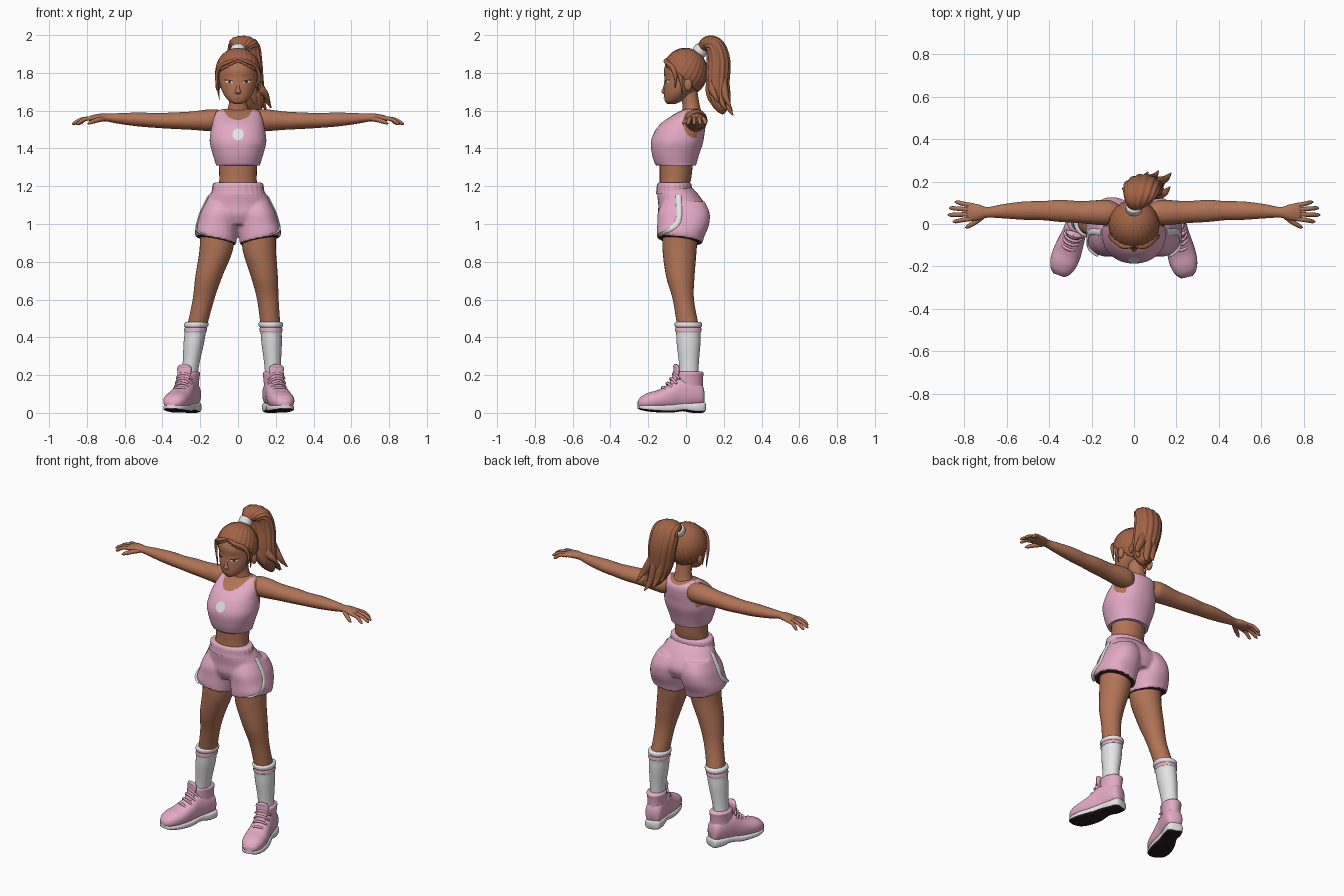
import bpy, bmesh, math
from mathutils import Vector, Matrix
from mathutils.bvhtree import BVHTree

if "Cube" in bpy.data.objects:
    bpy.data.objects.remove(bpy.data.objects["Cube"])
X, Y, Z = Vector((1, 0, 0)), Vector((0, 1, 0)), Vector((0, 0, 1))


def material(name, *rgb):
    m = bpy.data.materials.new(name)
    m.use_nodes = True
    m.diffuse_color = (*rgb, 1)
    m.node_tree.nodes["Principled BSDF"].inputs["Base Color"].default_value = (*rgb, 1)
    return m


SKIN = material("warm skin", .44, .172, .092)
HAIR = material("auburn hair", .36, .125, .06)
PINK = material("soft pink", .77, .40, .56)
WHITE = material("white", .78, .78, .78)
BLACK = material("sole black", .02, .012, .014)
BROWN = material("dark brown", .06, .022, .014)
LIP = material("lip", .35, .12, .075)


def finish(bm, name, mats, place=None):
    if place:
        bm.transform(place)
    bmesh.ops.recalc_face_normals(bm, faces=bm.faces)
    for f in bm.faces:
        f.smooth = True
    me = bpy.data.meshes.new(name)
    bm.to_mesh(me)
    bm.free()
    me.set_sharp_from_angle(angle=math.radians(50))
    for m in mats if isinstance(mats, tuple) else (mats,):
        me.materials.append(m)
    ob = bpy.data.objects.new(name, me)
    bpy.context.collection.objects.link(ob)
    return ob


def spline(rings, steps):
    # smooth interpolation of ring values
    p = [rings[0]] + list(rings) + [rings[-1]]
    out = []
    for i in range(1, len(p) - 2):
        for k in range(steps):
            t = k / steps
            out.append([b + t / 2 * (c - a + t * (2 * a - 5 * b + 4 * c - d + t * (3 * (b - c) + d - a)))
                        for a, b, c, d in zip(*p[i - 1:i + 3])])
    return out + [list(rings[-1])]


def loft(name, rings, mats, axis=None, ref=X, seg=28, steps=5, power=2, ripple=(0, 0), rule=None, place=None):
    # rings are x, y, z and two radii; ref is the direction of the first radius
    bm = bmesh.new()
    pts = spline(rings, steps)
    loops = []
    for i, (x, y, z, a, b) in enumerate(pts):
        t = axis or (Vector(pts[min(i + 1, len(pts) - 1)][:3]) - Vector(pts[max(i - 1, 0)][:3])).normalized()
        s = (ref - t * ref.dot(t)).normalized()
        u = t.cross(s)
        loop = []
        for k in range(seg):
            ang = 2 * math.pi * k / seg
            c, sn = math.cos(ang), math.sin(ang)
            r = 1 + ripple[1] * math.cos(ripple[0] * ang)
            cx = math.copysign(abs(c) ** (2 / power), c) * max(a, .002) * r
            cy = math.copysign(abs(sn) ** (2 / power), sn) * max(b, .002) * r
            loop.append(bm.verts.new(Vector((x, y, z)) + s * cx + u * cy))
        loops.append(loop)
    for l0, l1 in zip(loops, loops[1:]):
        for k in range(seg):
            n = (k + 1) % seg
            bm.faces.new((l0[k], l0[n], l1[n], l1[k]))
    bm.faces.new(loops[0])
    bm.faces.new(loops[-1])
    bmesh.ops.recalc_face_normals(bm, faces=bm.faces)
    if rule:
        for f in bm.faces:
            f.material_index = rule(f.calc_center_median(), f.normal)
    return finish(bm, name, mats, place)


def ball(name, loc, size, mat):
    bm = bmesh.new()
    bmesh.ops.create_uvsphere(bm, u_segments=20, v_segments=12, radius=1,
                              matrix=Matrix.Translation(loc) @ Matrix.Diagonal((*size, 1)))
    return finish(bm, name, mat)


def surface(ob):
    return BVHTree.FromPolygons([v.co for v in ob.data.vertices], [p.vertices for p in ob.data.polygons])


def decal(name, tree, x, z, w, h, mat, lift=.002, tilt=0):
    # thin oval plate laid on a front surface
    bm = bmesh.new()
    bmesh.ops.create_circle(bm, cap_ends=True, radius=1, segments=24)
    bmesh.ops.inset_region(bm, faces=bm.faces[:], thickness=.5)
    for v in bm.verts:
        a, b = v.co.x * w, v.co.y * h
        p = Vector((x + a * math.cos(tilt) - b * math.sin(tilt), -1, z + a * math.sin(tilt) + b * math.cos(tilt)))
        hit = tree.ray_cast(p, Y)[0]
        v.co = (hit or Vector((p.x, -.1, p.z))) - Y * lift
    finish(bm, name, mat)


# Torso, neck and cropped top
loft("waist", [(0, -.064, 1.17, .105, .076), (0, -.062, 1.2, .102, .078), (0, -.055, 1.25, .099, .084),
               (0, -.05, 1.36, .105, .09)], SKIN, Z)
loft("neck", [(0, .03, 1.55, .075, .055), (0, .032, 1.59, .062, .05), (0, .025, 1.64, .048, .045),
              (0, .01, 1.73, .047, .047)], SKIN, Z)


def top_rule(c, n):
    depth = .08 if c.y < .03 else .045
    neckline = (c.x / .08) ** 2 + ((c.z - 1.63) / depth) ** 2 < 1
    armhole = abs(c.x) > .106 and ((c.y - .05) / .066) ** 2 + ((c.z - 1.54) / .085) ** 2 < 1
    return 1 if neckline or armhole else 0


top = loft("crop_top", [(0, -.052, 1.31, .116, .105), (0, -.055, 1.325, .12, .112), (0, -.055, 1.37, .134, .125),
                        (0, -.048, 1.43, .149, .138), (0, -.036, 1.48, .146, .134), (0, -.015, 1.53, .136, .12),
                        (0, .012, 1.57, .126, .092), (0, .025, 1.595, .114, .062), (0, .03, 1.608, .085, .035)],
           (PINK, SKIN), Z, seg=144, steps=12, power=2.15, rule=top_rule)
decal("chest_dot", surface(top), 0, 1.475, .03, .03, WHITE, .003)

# Shorts, fused into one soft volume with slanted hems
parts = [loft("hips", [(0, -.064, 1.2, .122, .086), (0, -.045, 1.16, .148, .108), (0, -.022, 1.1, .18, .125),
                       (0, -.015, 1.05, .19, .132), (0, -.015, 1.0, .16, .11)], PINK, Z)]
for s in (1, -1):
    parts.append(loft("shorts_leg", [(s * .09, -.012, 1.12, .08, .11), (s * .1, -.012, 1.06, .1, .137),
                                     (s * .109, -.015, 1.0, .108, .137), (s * .117, -.029, .945, .111, .126),
                                     (s * .117, -.033, .912, .108, .12)], PINK, Z, power=2.3))
bm = bmesh.new()
for p in parts:
    bm.from_mesh(p.data)
    bpy.data.objects.remove(p)
for v in bm.verts:
    v.co.z += max(0, min(1, (1.02 - v.co.z) / .1)) * (.2 * (abs(v.co.x) - .117) - .12 * (v.co.y + .03))
shorts = finish(bm, "shorts", PINK)
remesh = shorts.modifiers.new("fuse", "REMESH")
remesh.mode, remesh.voxel_size, remesh.use_smooth_shade = "VOXEL", .008, True
soft = shorts.modifiers.new("soften", "SMOOTH")
soft.factor, soft.iterations = .5, 4
baked = bpy.data.meshes.new_from_object(shorts.evaluated_get(bpy.context.evaluated_depsgraph_get()))
shorts.modifiers.clear()
shorts.data = baked
# Dark openings underneath the hems
baked.materials.append(BROWN)
for p in baked.polygons:
    p.material_index = int(p.normal.z < -.8 and p.center.z < .96)
loft("waistband", [(0, -.058, 1.16, .143, .1), (0, -.06, 1.175, .138, .096), (0, -.062, 1.185, .136, .093),
                   (0, -.062, 1.205, .134, .091), (0, -.062, 1.216, .127, .086), (0, -.062, 1.22, .115, .08)],
     PINK, Z, seg=96, ripple=(24, .01))

# White piping down the sides of the shorts
tree = surface(shorts)
for s in (1, -1):
    path = spline([(-.04, 1.15), (-.036, 1.05), (-.05, 1.0), (-.095, .962), (-.145, .94)], 6)
    hits = [tree.ray_cast(Vector((s, max(y, -.14), z)), X * -s)[0] for y, z in path]
    loft("side_piping", [(*h, .015, .006) for h in hits if h], WHITE, ref=Y, seg=10, steps=1)

# Legs, socks and shoes
LEGS = {"left": ((.11, .113, .14, .158, .173, .186), .19, 13),
        "right": ((-.11, -.116, -.155, -.183, -.219, -.257), -.263, -20)}
SHAPE = [(-.03, .98, .09, .095), (-.034, .86, .088, .09), (-.03, .72, .071, .075), (-.014, .6, .057, .056),
         (.012, .45, .052, .058)]
for side, (xs, ankle, turn) in LEGS.items():
    loft(side + "_leg", [(x, y, z, a, b) for x, (y, z, a, b) in zip(xs, SHAPE)], SKIN, Z)
    low, high = Vector((xs[5], .016, .2)), Vector((xs[4], .012, .48))
    sock = [(0, .042, .05), (.25, .045, .053), (.6, .054, .063), (.8, .056, .065), (.83, .061, .07),
            (.88, .06, .069), (.9, .058, .067), (.93, .064, .072), (.98, .064, .072), (1, .058, .066)]
    loft(side + "_sock", [(*low.lerp(high, t), a, b) for t, a, b in sock], (WHITE, PINK), Z, steps=4,
         rule=lambda c, n: int(.435 < c.z < .455))
    P = Matrix.Translation((ankle, .01, 0)) @ Matrix.Rotation(math.radians(turn), 4, 'Z')
    loft(side + "_sole", [(0, .092, .032, .025, .018), (0, .08, .03, .045, .029), (0, .03, .028, .052, .028),
                          (0, -.03, .032, .05, .023), (0, -.1, .024, .062, .023), (0, -.18, .025, .066, .021),
                          (0, -.24, .028, .053, .016), (0, -.268, .032, .027, .01)], (WHITE, BLACK), Y,
         seg=40, power=3.2, place=P, rule=lambda c, n: int(n.z < -.6))
    loft(side + "_shoe", [(0, .085, .085, .025, .04), (0, .07, .095, .046, .06), (0, .02, .105, .054, .075),
                          (0, -.05, .102, .056, .082), (0, -.1, .084, .062, .068), (0, -.16, .07, .067, .052),
                          (0, -.21, .064, .063, .044), (0, -.247, .057, .048, .033), (0, -.268, .05, .024, .016)],
         PINK, Y, power=2.3, place=P)
    loft(side + "_shoe_collar", [(0, .01, .09, .052, .075), (0, .01, .15, .05, .07), (0, .012, .19, .053, .07),
                                 (0, .014, .21, .055, .07), (0, .014, .22, .046, .06)], PINK, Z, place=P)
    loft(side + "_shoe_tongue", [(0, -.085, .15, .03, .014), (0, -.066, .2, .036, .014), (0, -.062, .235, .04, .014),
                                 (0, -.068, .25, .03, .01), (0, -.07, .258, .01, .004)], PINK, place=P)
    for y, z in ((-.07, .205), (-.085, .18), (-.105, .155), (-.13, .133)):
        loft(side + "_lace", [(-.045, y + .015, z - .025, .006, .006), (-.02, y - .005, z, .007, .007),
                              (.02, y - .005, z, .007, .007), (.045, y + .015, z - .025, .006, .006)],
             PINK, ref=Z, seg=8, place=P)

# Arms and hands
for s, side in ((1, "left"), (-1, "right")):
    arm = [(.075, .05, 1.548, .045, .05), (.11, .053, 1.548, .058, .058), (.16, .054, 1.549, .059, .057),
           (.25, .056, 1.547, .052, .048), (.35, .062, 1.547, .052, .043), (.43, .063, 1.548, .045, .039),
           (.52, .063, 1.553, .043, .037), (.62, .06, 1.558, .033, .029), (.69, .055, 1.563, .025, .021),
           (.73, .055, 1.564, .036, .02), (.775, .057, 1.56, .043, .015), (.79, .057, 1.556, .036, .01)]
    loft(side + "_arm", [(s * r[0], *r[1:]) for r in arm], SKIN, X * s, Y)
    for y0, y1, tip in ((.025, .012, .855), (.046, .043, .878), (.068, .075, .872), (.088, .103, .845)):
        mid = (tip + .77) / 2
        finger = [(.765, y0, 1.56, .011, .011), (mid, (y0 + y1) / 2, 1.555, .0105, .0105),
                  (tip - .012, y1, 1.535, .009, .009), (tip, y1, 1.527, .003, .003)]
        loft(side + "_finger", [(s * r[0], *r[1:]) for r in finger], SKIN, None, Y, seg=10, steps=4)
    thumb = [(.71, .04, 1.558, .014, .014), (.745, .012, 1.55, .013, .013), (.78, -.01, 1.538, .01, .01),
             (.795, -.017, 1.53, .003, .003)]
    loft(side + "_thumb", [(s * r[0], *r[1:]) for r in thumb], SKIN, None, Z, seg=10, steps=4)

# Head and face
head = loft("head", [(0, -.078, 1.635, .018, .02), (0, -.068, 1.65, .046, .043), (0, -.05, 1.68, .072, .066),
                     (0, -.025, 1.72, .091, .092), (0, -.01, 1.77, .101, .104), (0, -.005, 1.82, .104, .111),
                     (0, 0, 1.87, .09, .094), (0, 0, 1.905, .055, .06), (0, 0, 1.92, .01, .01)], SKIN, Z, seg=40)
loft("nose", [(0, -.105, 1.765, .008, .006), (0, -.112, 1.72, .01, .01), (0, -.115, 1.698, .016, .015),
              (0, -.108, 1.686, .008, .006)], SKIN, Z, seg=16)
face = surface(head)
decal("upper_lip", face, 0, 1.667, .022, .004, LIP, .004)
decal("lower_lip", face, 0, 1.66, .018, .005, LIP, .005)
for s in (1, -1):
    decal("eye_white", face, s * .046, 1.752, .021, .006, WHITE, .002, s * .14)
    decal("iris", face, s * .045, 1.752, .008, .006, BROWN, .003)
    decal("upper_lash", face, s * .048, 1.759, .026, .004, BROWN, .004, s * .16)
    decal("eyebrow", face, s * .048, 1.79, .028, .003, HAIR, .003, s * .18)
    ball("ear", (s * .106, .01, 1.738), (.014, .022, .034), SKIN)

# Swept-back hair with ridges gathering at the tie
bm = bmesh.new()
bmesh.ops.create_uvsphere(bm, u_segments=104, v_segments=56, radius=1)
for v in bm.verts:
    v.co *= 1 + .014 * math.cos(26 * math.atan2(v.co.y, v.co.x)) * math.hypot(v.co.x, v.co.y)
bm.transform(Matrix.Translation((0, -.004, 1.805)) @ Matrix.Diagonal((.119, .119, .127, 1))
             @ Matrix.Rotation(math.radians(-32), 4, 'X'))


def below_hairline(c):
    return c.z < (1.862 - .5 * abs(c.x) if c.y < -.04 else max(1.8 - (c.y + .04), 1.69))


bmesh.ops.delete(bm, geom=[f for f in bm.faces if below_hairline(f.calc_center_median())], context="FACES")
cap = finish(bm, "hair_cap", HAIR)
cap.modifiers.new("thickness", "SOLIDIFY").thickness = .018
for s, end in ((1, 1.72), (-1, 1.66)):
    loft("side_lock", [(s * .005, -.102, 1.873, .008, .006), (s * .05, -.104, 1.858, .014, .01),
                       (s * .096, -.072, 1.83, .014, .01), (s * .114, -.055, 1.775, .009, .008),
                       (s * .098, -.06, end, .002, .002)], HAIR, ref=Y, seg=12)
    loft("temple_wisp", [(s * .104, -.04, 1.82, .018, .01), (s * .108, -.025, 1.76, .01, .006),
                         (s * .1, -.018, 1.69, .002, .002)], HAIR, ref=Y, seg=12)

# Tie and ponytail
D = Vector((0, .6, .8))
loft("hair_tie", [(*(Vector((0, .064, 1.902)) + D * t), r, r) for t, r in
                  ((0, .032), (.006, .038), (.02, .039), (.036, .038), (.042, .03))], WHITE, D)
loft("ponytail", [(0, .08, 1.928, .03, .026), (.012, .115, 1.952, .062, .042), (.028, .155, 1.935, .084, .052),
                  (.04, .172, 1.86, .085, .062), (.055, .168, 1.76, .078, .062), (.075, .17, 1.68, .066, .052),
                  (.092, .185, 1.62, .042, .034), (.1, .2, 1.585, .01, .01)],
     HAIR, seg=96, steps=6, ripple=(14, .04))
for dx, dy, z in ((-.07, .0, 1.63), (-.04, .04, 1.6), (0, -.045, 1.61), (.01, .045, 1.575),
                  (.045, .01, 1.6), (.07, .035, 1.615), (.065, -.03, 1.64)):
    loft("ponytail_strand", [(.05 + dx * .6, .17 + dy * .8, 1.8, .012, .012), (.065 + dx * .75, .168 + dy, 1.72, .024, .02),
                             (.085 + dx * .9, .178 + dy, z + .05, .018, .015), (.105 + dx, .205 + dy, z, .003, .003)],
         HAIR, seg=12)
